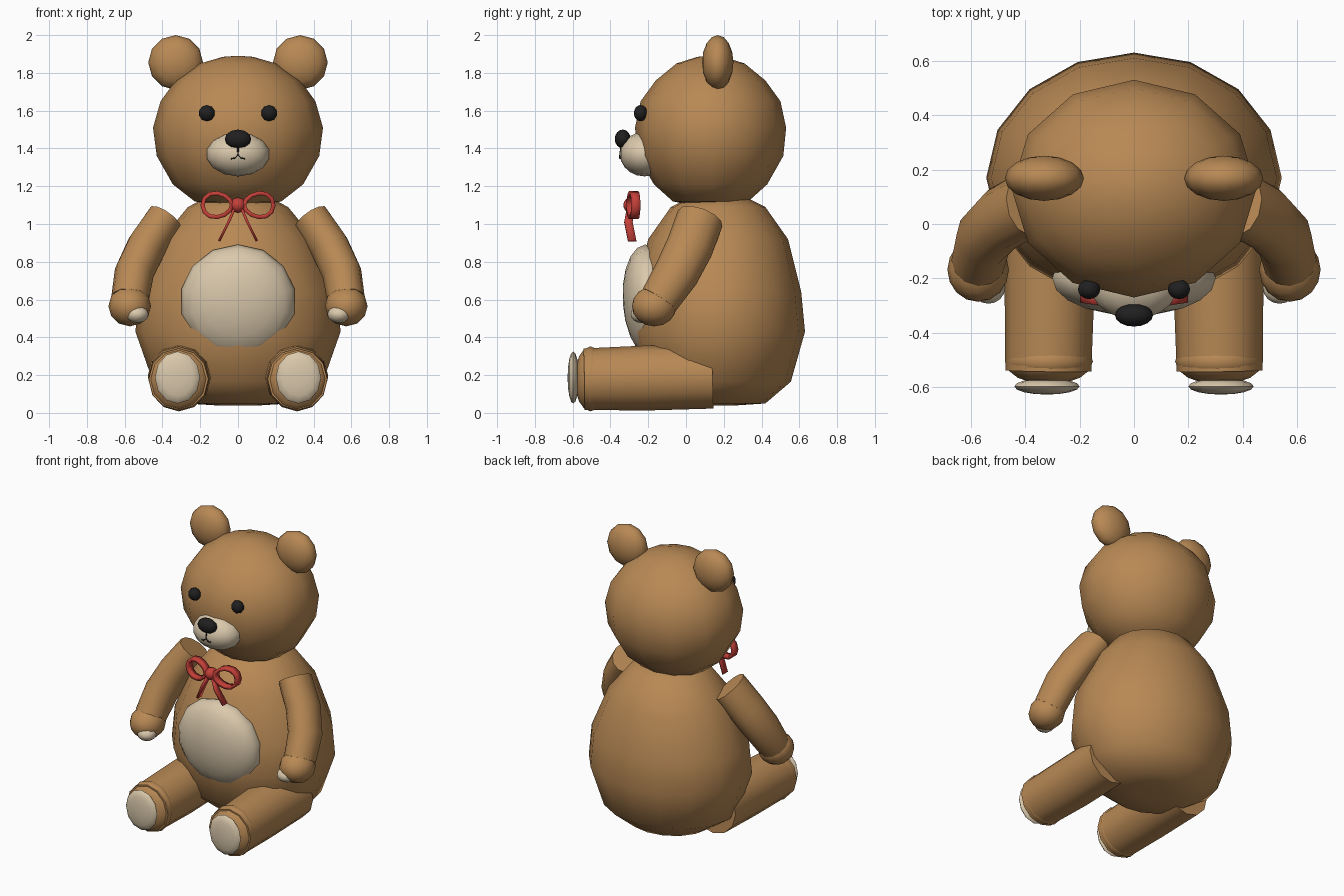
import bpy, bmesh, math
from mathutils import Vector, Matrix

if "Cube" in bpy.data.objects:
    bpy.data.objects.remove(bpy.data.objects["Cube"])


def material(name, rgb):
    m = bpy.data.materials.new(name)
    m.diffuse_color = (*rgb, 1)
    m.use_nodes = True
    m.node_tree.nodes["Principled BSDF"].inputs["Base Color"].default_value = m.diffuse_color
    return m


BROWN = material("brown_fur", (0.48, 0.25, 0.09))
CREAM = material("cream_fur", (0.70, 0.58, 0.41))
BLACK = material("black", (0.015, 0.014, 0.014))
RED = material("red_ribbon", (0.55, 0.05, 0.04))


def finish(name, bm, mat, angle=55):
    bmesh.ops.recalc_face_normals(bm, faces=bm.faces)
    me = bpy.data.meshes.new(name)
    bm.to_mesh(me)
    bm.free()
    ob = bpy.data.objects.new(name, me)
    bpy.context.collection.objects.link(ob)
    me.materials.append(mat)
    bpy.ops.object.select_all(action='DESELECT')
    ob.select_set(True)
    bpy.context.view_layer.objects.active = ob
    bpy.ops.object.shade_smooth_by_angle(angle=math.radians(angle))
    return ob


def loft(name, rings, mat):
    """Skin closed rings of points and cap both ends."""
    bm = bmesh.new()
    loops = [[bm.verts.new(p) for p in r] for r in rings]
    n = len(loops[0])
    for a, b in zip(loops, loops[1:]):
        for i in range(n):
            j = (i + 1) % n
            bm.faces.new((a[i], a[j], b[j], b[i]))
    bm.faces.new(loops[0])
    bm.faces.new(loops[-1])
    return finish(name, bm, mat)


def level_rings(profile, yc, n):
    """Horizontal elliptical rings from (z, rx, ry)."""
    return [[(rx * math.sin(math.tau * i / n), yc + ry * math.cos(math.tau * i / n), z)
             for i in range(n)] for z, rx, ry in profile]


def ball(name, loc, radii, mat, seg=12, rings=8, rot=(0, 0, 0)):
    """Ellipsoid with its poles on the y axis."""
    bm = bmesh.new()
    bmesh.ops.create_uvsphere(bm, u_segments=seg, v_segments=rings, radius=1)
    turn = Matrix.Rotation(math.radians(90), 4, 'X')
    tilt = (Matrix.Rotation(math.radians(rot[2]), 4, 'Z')
            @ Matrix.Rotation(math.radians(rot[0]), 4, 'X'))
    m = Matrix.Translation(loc) @ tilt @ Matrix.Diagonal((*radii, 1)) @ turn
    bmesh.ops.transform(bm, matrix=m, verts=bm.verts)
    return finish(name, bm, mat)


def tube(name, path, n, mat):
    """Elliptical tube along (point, side radius, depth radius)."""
    pts = [Vector(p[0]) for p in path]
    rings = []
    for k, (_, ru, rv) in enumerate(path):
        t = (pts[min(k + 1, len(pts) - 1)] - pts[max(k - 1, 0)]).normalized()
        u = (Vector((1, 0, 0)) - t * t.x).normalized()
        v = t.cross(u)
        rings.append([pts[k] + u * ru * math.cos(math.tau * i / n)
                      + v * rv * math.sin(math.tau * i / n) for i in range(n)])
    return loft(name, rings, mat)


def ribbon(name, pts, half_width, thick, closed):
    """Thin band along a path, its width running along y."""
    bm = bmesh.new()
    rows = [[bm.verts.new((x, y + d, z)) for d in (-half_width, half_width)] for x, y, z in pts]
    pairs = list(zip(rows, rows[1:] + rows[:1]))
    for a, b in pairs if closed else pairs[:-1]:
        bm.faces.new((a[0], a[1], b[1], b[0]))
    ob = finish(name, bm, RED, 40)
    mod = ob.modifiers.new("thickness", 'SOLIDIFY')
    mod.thickness = thick
    mod.offset = 0
    return ob


# body and head
loft("body", level_rings([
    (0.04, 0.12, 0.10), (0.05, 0.28, 0.25), (0.165, 0.45, 0.385), (0.43, 0.543, 0.46),
    (0.64, 0.525, 0.44), (0.92, 0.405, 0.37), (1.09, 0.265, 0.25), (1.14, 0.17, 0.15)],
    0.17, 16), BROWN)
loft("head", level_rings([
    (1.09, 0.08, 0.07), (1.12, 0.23, 0.20), (1.21, 0.345, 0.30), (1.36, 0.43, 0.385),
    (1.51, 0.45, 0.40), (1.65, 0.41, 0.37), (1.76, 0.33, 0.29), (1.85, 0.20, 0.18),
    (1.885, 0.08, 0.07), (1.89, 0.01, 0.01)],
    0.13, 12), BROWN)

# belly patch and face
ball("belly_patch", (0, -0.195, 0.59), (0.308, 0.14, 0.302), CREAM, 14, 10, rot=(4, 0, 0))
ball("muzzle", (0, -0.22, 1.37), (0.168, 0.13, 0.118), CREAM, 14, 10)
ball("nose", (0, -0.335, 1.45), (0.07, 0.042, 0.05), BLACK)

# mouth lines
for name, pts in (("mouth_stem", [(0, -0.345, 1.41), (0, -0.35, 1.36)]),
                  ("mouth_left", [(0, -0.35, 1.365), (-0.018, -0.35, 1.348), (-0.036, -0.344, 1.346)]),
                  ("mouth_right", [(0, -0.35, 1.365), (0.018, -0.35, 1.348), (0.036, -0.344, 1.346)])):
    cu = bpy.data.curves.new(name, 'CURVE')
    cu.dimensions = '3D'
    cu.bevel_depth = 0.004
    cu.bevel_resolution = 1
    sp = cu.splines.new('POLY')
    sp.points.add(len(pts) - 1)
    for q, p in zip(sp.points, pts):
        q.co = (*p, 1)
    cu.materials.append(BLACK)
    bpy.context.collection.objects.link(bpy.data.objects.new(name, cu))

# bow knot
ball("bow_knot", (0, -0.29, 1.10), (0.042, 0.042, 0.042), RED, 10, 8)

for s, side in ((-1, "left"), (1, "right")):
    # ears and eyes
    ball("ear_" + side, (s * 0.33, 0.168, 1.855), (0.145, 0.083, 0.145), BROWN, 12, 8)
    ball("eye_" + side, (s * 0.165, -0.24, 1.587), (0.043, 0.036, 0.043), BLACK, 10, 8)

    # arm, hand and hand pad
    tube("arm_" + side, [((s * 0.385, 0.075, 1.03), 0.10, 0.125),
                         ((s * 0.485, 0.02, 0.88), 0.105, 0.125),
                         ((s * 0.55, -0.05, 0.74), 0.105, 0.12),
                         ((s * 0.572, -0.14, 0.60), 0.10, 0.105)], 12, BROWN)
    ball("hand_" + side, (s * 0.573, -0.168, 0.565), (0.113, 0.118, 0.107), BROWN)
    ball("hand_pad_" + side, (s * 0.535, -0.233, 0.522), (0.062, 0.06, 0.047), CREAM)

    # leg, foot and foot pad
    tube("leg_" + side, [((s * 0.31, 0.14, 0.195), 0.168, 0.172),
                         ((s * 0.31, -0.20, 0.185), 0.166, 0.172),
                         ((s * 0.315, -0.54, 0.178), 0.158, 0.163)], 12, BROWN)
    ball("foot_" + side, (s * 0.313, -0.505, 0.18), (0.162, 0.085, 0.172), BROWN, 12, 8)
    ball("foot_pad_" + side, (s * 0.32, -0.597, 0.187), (0.12, 0.03, 0.138), CREAM, 12, 8)

    # bow loop and tail
    loop = []
    for i in range(12):
        a = math.tau * i / 12
        x = 0.11 + 0.078 * math.cos(a)
        loop.append((s * x, -0.297 + 0.17 * x, 1.10 + (0.05 + 0.12 * x) * math.sin(a)))
    ribbon("bow_loop_" + side, loop, 0.024, 0.022, True)
    ribbon("bow_tail_" + side, [(s * 0.015, -0.29, 1.09), (s * 0.05, -0.305, 1.01),
                                (s * 0.10, -0.285, 0.91)], 0.022, 0.014, False)
